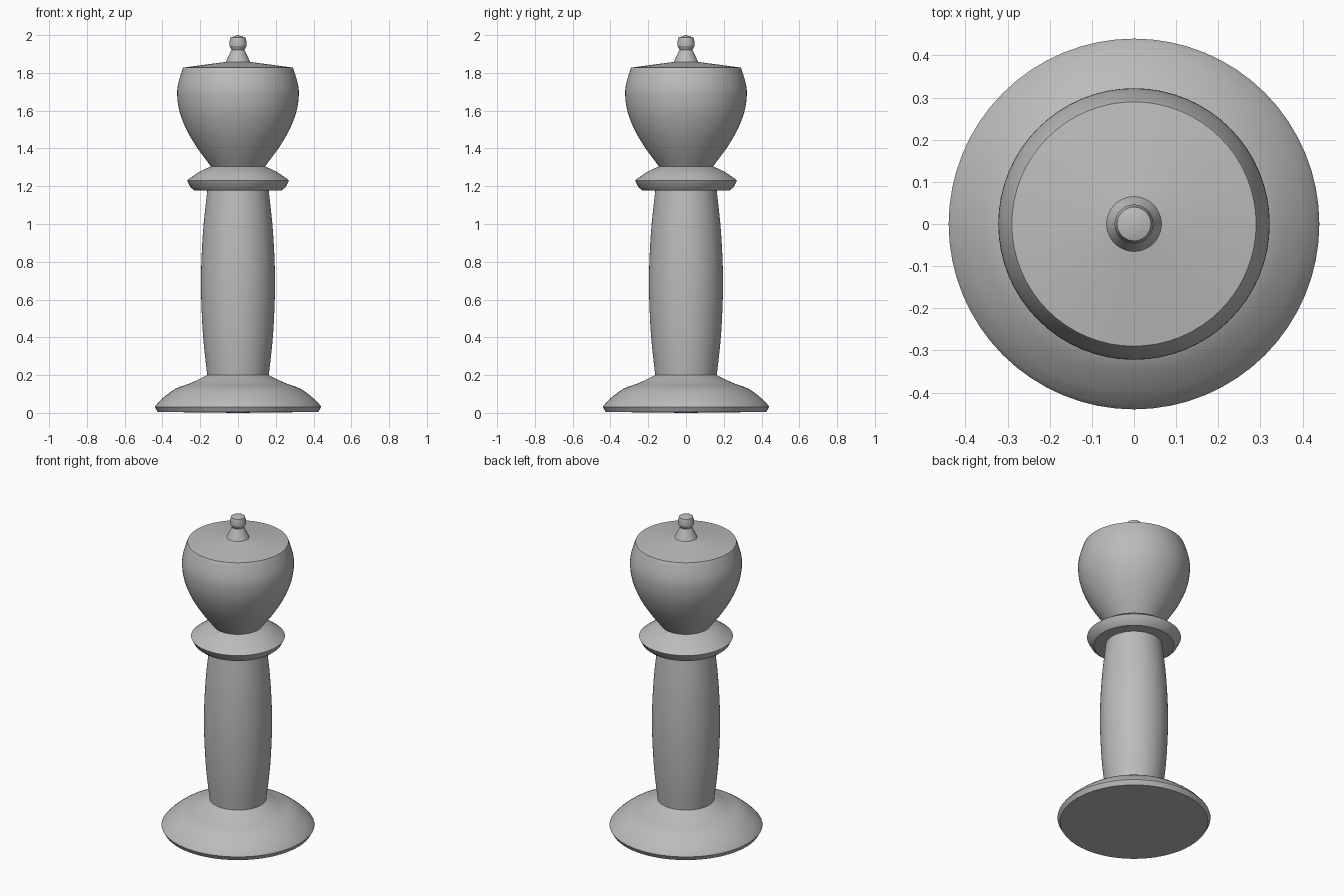
import bpy, bmesh, math
from mathutils import Vector, Matrix

cube = bpy.data.objects.get("Cube")
if cube:
    bpy.data.objects.remove(cube)

SEGMENTS = 64

grey = bpy.data.materials.new("plain grey")
grey.use_nodes = True
colour = (0.5, 0.5, 0.5, 1)
grey.diffuse_color = colour
grey.node_tree.nodes["Principled BSDF"].inputs["Base Color"].default_value = colour


def smooth_curve(points, steps=4):
    """Pass a soft curve through (radius, height) points."""
    p = [Vector(q) for q in points]
    p = [2 * p[0] - p[1]] + p + [2 * p[-1] - p[-2]]
    out = []
    for a, b, c, d in zip(p, p[1:], p[2:], p[3:]):
        for i in range(steps):
            t = i / steps
            out.append(b + (c - a) * t / 2
                       + (2 * a - 5 * b + 4 * c - d) * t * t / 2
                       + (3 * b - a - 3 * c + d) * t ** 3 / 2)
    return [tuple(v) for v in out] + [points[-1]]


def turned_part(name, profile):
    """Spin a (radius, height) profile around the upright axis."""
    bm = bmesh.new()
    verts = [bm.verts.new((r, 0, z)) for r, z in profile]
    edges = [bm.edges.new(pair) for pair in zip(verts, verts[1:])]
    bmesh.ops.spin(bm, geom=verts + edges, cent=(0, 0, 0), axis=(0, 0, 1),
                   angle=math.tau, steps=SEGMENTS, use_merge=True)
    bmesh.ops.remove_doubles(bm, verts=bm.verts, dist=0.0001)
    bmesh.ops.recalc_face_normals(bm, faces=bm.faces)
    # an open shell must have its sides facing away from the axis
    widest = max(bm.faces, key=lambda f: f.calc_center_median().xy.length)
    if widest.normal.xy.dot(widest.calc_center_median().xy) < 0:
        bmesh.ops.reverse_faces(bm, faces=bm.faces)
    mesh = bpy.data.meshes.new(name)
    bm.to_mesh(mesh)
    bm.free()
    mesh.materials.append(grey)
    obj = bpy.data.objects.new(name, mesh)
    bpy.context.collection.objects.link(obj)
    bpy.ops.object.select_all(action="DESELECT")
    obj.select_set(True)
    bpy.context.view_layer.objects.active = obj
    bpy.ops.object.shade_smooth_by_angle(angle=math.radians(25))


# Flared foot with a narrow bevelled lower edge
turned_part("base", [(0, 0), (0.425, 0.005), (0.44, 0.032)] + smooth_curve(
    [(0.438, 0.037), (0.4, 0.077), (0.33, 0.128), (0.25, 0.158), (0.163, 0.2)]))

# Gently swelling column
turned_part("shaft", smooth_curve(
    [(0.163, 0.2), (0.186, 0.42), (0.196, 0.69), (0.186, 0.95), (0.163, 1.177)]))

# Flared ring between column and head
turned_part("collar", [(0.163, 1.177), (0.23, 1.177), (0.252, 1.195),
                       (0.27, 1.23)] + smooth_curve(
    [(0.262, 1.237), (0.205, 1.276), (0.143, 1.305)]))

# Bulbous head with a shallow conical lid
turned_part("head", smooth_curve(
    [(0.143, 1.305), (0.21, 1.395), (0.268, 1.49), (0.308, 1.59),
     (0.322, 1.68), (0.316, 1.745), (0.293, 1.822)])
    + [(0.29, 1.828), (0.065, 1.858)])

# Small knob on top
turned_part("finial", [(0.065, 1.858), (0.034, 1.922), (0.045, 1.942),
                       (0.046, 1.963), (0.04, 1.987), (0, 2.0)])
